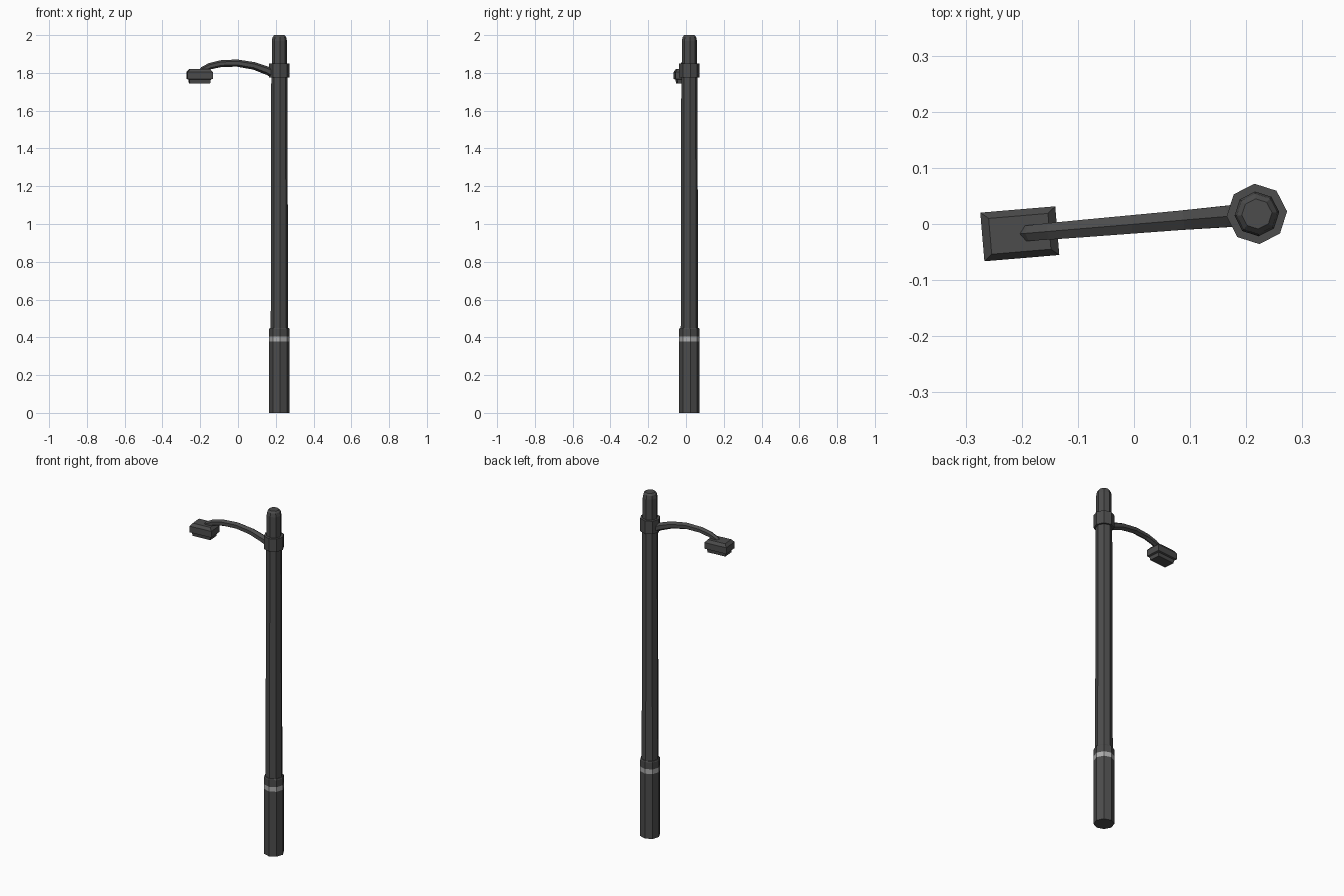
import bpy, bmesh, math
from mathutils import Vector, Matrix

if "Cube" in bpy.data.objects:
    bpy.data.objects.remove(bpy.data.objects["Cube"])

# Whole lamp is turned a few degrees about the pole axis
POLE = Matrix.Translation((0.219, 0.018, 0)) @ Matrix.Rotation(math.radians(4.8), 4, 'Z')


def material(name, v):
    m = bpy.data.materials.new(name)
    m.diffuse_color = (v, v, v, 1)
    m.use_nodes = True
    m.node_tree.nodes["Principled BSDF"].inputs["Base Color"].default_value = m.diffuse_color
    return m


DARK = material("dark_grey_metal", 0.072)
LIGHT = material("light_grey_band", 0.42)


def loft(name, rings, band=None):
    """Skin a list of point rings, cap both ends; band = index of the light segment."""
    bm = bmesh.new()
    vs = [[bm.verts.new(p) for p in r] for r in rings]
    n = len(vs[0])
    for i in range(len(vs) - 1):
        for j in range(n):
            k = (j + 1) % n
            f = bm.faces.new((vs[i][j], vs[i][k], vs[i + 1][k], vs[i + 1][j]))
            f.material_index = 1 if i == band else 0
    bm.faces.new(vs[0][::-1])
    bm.faces.new(vs[-1])
    bmesh.ops.recalc_face_normals(bm, faces=bm.faces)
    me = bpy.data.meshes.new(name)
    bm.to_mesh(me)
    bm.free()
    me.materials.append(DARK)
    me.materials.append(LIGHT)
    ob = bpy.data.objects.new(name, me)
    ob.matrix_world = POLE
    bpy.context.collection.objects.link(ob)
    return ob


def octagon(r, z):
    return [Vector((r * math.cos(a * math.pi / 4), r * math.sin(a * math.pi / 4), z)) for a in range(8)]


def rect(cx, lx, wy, z):
    return [Vector((cx + sx * lx / 2, sy * wy / 2, z))
            for sx, sy in ((-1, -1), (1, -1), (1, 1), (-1, 1))]


# Base sleeve with light band
loft("base_sleeve", [octagon(r, z) for r, z in
     ((0.054, 0), (0.054, 0.378), (0.054, 0.405), (0.054, 0.445), (0.051, 0.45))], band=1)

# Tapered pole with domed tip
loft("pole", [octagon(r, z) for r, z in
     ((0.046, 0.44), (0.043, 1.80), (0.040, 1.85), (0.040, 1.97), (0.036, 1.99), (0.027, 2.0))])

# Collar holding the arm
loft("collar", [octagon(0.054, 1.775), octagon(0.054, 1.85)])

# Curved hexagonal arm (distance from pole, height, radius)
path = [(-0.02, 1.79, .023), (-0.06, 1.81, .022), (-0.135, 1.837, .020), (-0.225, 1.852, .019),
        (-0.31, 1.849, .018), (-0.37, 1.835, .017), (-0.405, 1.818, .016), (-0.42, 1.80, .016)]
rings = []
for i, (x, z, r) in enumerate(path):
    a, b = path[max(i - 1, 0)], path[min(i + 1, len(path) - 1)]
    t = Vector((b[0] - a[0], 0, b[1] - a[1])).normalized()
    up = Vector((t.z, 0, -t.x))
    rings.append([Vector((x, 0, z)) + r * (up * math.cos(k * math.pi / 3)
                  + Vector((0, 1, 0)) * math.sin(k * math.pi / 3)) for k in range(6)])
loft("arm", rings)

# Lamp head with bevelled top and lower lens frame
C = -0.424
loft("lamp_head", [rect(C, l, w, z) for l, w, z in
     ((0.108, 0.062, 1.745), (0.114, 0.068, 1.765), (0.134, 0.087, 1.768),
      (0.134, 0.087, 1.804), (0.106, 0.064, 1.82))])
